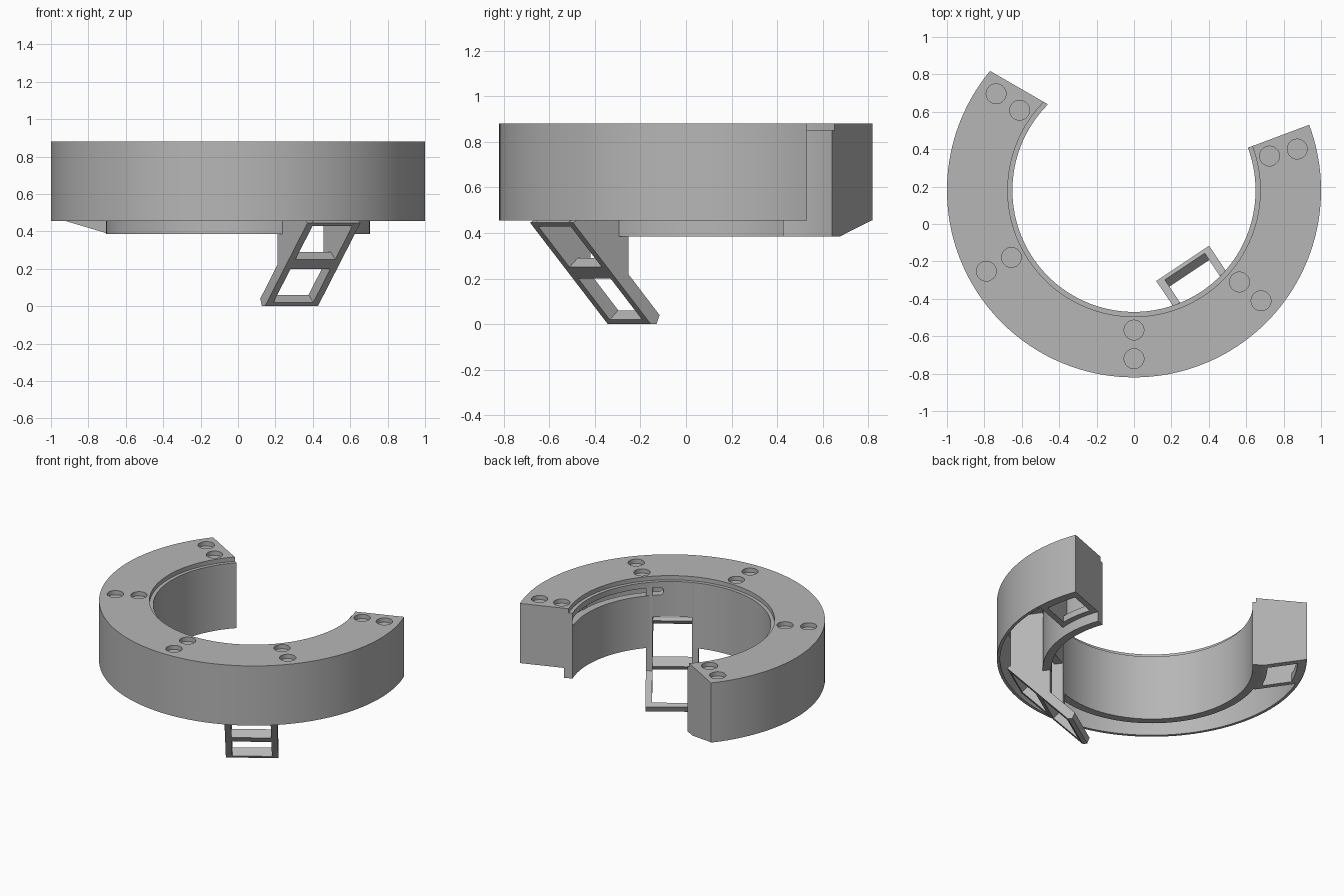
import bpy, bmesh, math
from math import cos, sin, acos, radians, pi

if "Cube" in bpy.data.objects:
    bpy.data.objects.remove(bpy.data.objects["Cube"])

CY = 0.18                     # ring axis sits at (0, CY)
LEG = radians(-56.3)          # direction of the leg
TOP, ROOF, RIM, SKIRT = 0.88, 0.82, 0.455, 0.385

gray = bpy.data.materials.new("plain_gray")
gray.use_nodes = True
color = (0.47, 0.47, 0.47, 1)
gray.diffuse_color = color
gray.node_tree.nodes["Principled BSDF"].inputs["Base Color"].default_value = color


def finish(name, bm):
    bmesh.ops.recalc_face_normals(bm, faces=bm.faces)
    mesh = bpy.data.meshes.new(name)
    bm.to_mesh(mesh)
    bm.free()
    mesh.materials.append(gray)
    ob = bpy.data.objects.new(name, mesh)
    bpy.context.collection.objects.link(ob)
    return ob


def loft(name, rings):
    """Solid through equal closed sections, capped at both ends."""
    bm = bmesh.new()
    rows = [[bm.verts.new(p) for p in ring] for ring in rings]
    for a, b in zip(rows, rows[1:]):
        for i in range(len(a)):
            j = (i + 1) % len(a)
            bm.faces.new((a[i], a[j], b[j], b[i]))
    bm.faces.new(rows[0])
    bm.faces.new(rows[-1])
    return finish(name, bm)


def sector(name, profile, start, end, steps):
    """Sweep an (r, z) profile round the axis; the end angles may vary with r."""
    rings = []
    for k in range(steps + 1):
        t = k / steps
        ring = []
        for r, z in profile:
            a = start(r) * (1 - t) + end(r) * t
            ring.append((r * cos(a), CY + r * sin(a), z))
        rings.append(ring)
    return loft(name, rings)


def leg_point(r, s, z):
    return (r * cos(LEG) - s * sin(LEG), CY + r * sin(LEG) + s * cos(LEG), z)


def prism(name, profile, s0, s1):
    """Extrude an (r, z) profile sideways across the leg."""
    return loft(name, [[leg_point(r, s, z) for r, z in profile] for s in (s0, s1)])


def cylinder(name, radius, depth, loc, rot=(0, 0, 0)):
    bpy.ops.mesh.primitive_cylinder_add(vertices=32, radius=radius, depth=depth,
                                        location=loc, rotation=rot)
    bpy.context.object.name = name
    bpy.context.object.data.materials.append(gray)
    return bpy.context.object


def cut(target, cutter):
    mod = target.modifiers.new("cut", "BOOLEAN")
    mod.operation, mod.solver, mod.object = "DIFFERENCE", "EXACT", cutter
    bpy.context.view_layer.objects.active = target
    bpy.ops.object.modifier_apply(modifier=mod.name)
    bpy.data.objects.remove(cutter)


def at(degrees):
    return lambda r: radians(degrees)


def slant(offset):            # straight cut parallel to the slanted end
    return lambda r: radians(60) + acos(offset / r)


def radial(offset):           # straight cut parallel to the radial end
    return lambda r: radians(380.5) - math.asin(offset / r)


# Hollow ring body with a stepped inner lip and a deeper inner skirt
section = [(0.675, TOP), (1, TOP), (1, RIM), (0.98, RIM), (0.98, ROOF), (0.705, ROOF),
           (0.705, SKIRT), (0.65, SKIRT), (0.65, 0.85), (0.675, 0.85)]
body = sector("ring_body", section, slant(0.168), at(380.5), 110)

# Paired round pockets in the top
for deg in (145, 208.7, 270, 319, 14.2):
    for r in (0.747, 0.9):
        a = radians(deg)
        cut(body, cylinder("pocket_cutter", 0.053, 0.06,
                           (r * cos(a), CY + r * sin(a), TOP)))

# Long rounded slot in the inner wall
z0, z1 = 0.755, 0.81
cut(body, sector("slot_cutter", [(0.6, z0), (0.73, z0), (0.73, z1), (0.6, z1)],
                 at(-49), at(18), 36))
for deg in (-49, 18):
    a = radians(deg)
    cut(body, cylinder("slot_end_cutter", (z1 - z0) / 2, 0.13,
                       (0.665 * cos(a), CY + 0.665 * sin(a), (z0 + z1) / 2),
                       (0, pi / 2, a)))

# Opening in the inner wall behind the leg
cut(body, prism("leg_gap_cutter", [(0.5, 0.3), (0.78, 0.3), (0.78, 0.6), (0.5, 0.6)],
                -0.13, 0.13))


# End compartments: two cross walls and two rails round an open bottom
def wall_profile(r0, r1, top, slope):
    def low(r):
        return SKIRT + max(0, r - 0.72) * 0.26 if slope else RIM
    mid = min(max(0.72, r0 + 0.005), r1 - 0.005)
    return [(r0, low(r0)), (mid, low(mid)), (r1, low(r1)), (r1, top), (r0, top)]


for side, line, first, last, slope in (("right", slant, 0.168, -0.147, True),
                                       ("left", radial, 0, 0.3, False)):
    step = 0.04 if last > first else -0.04
    full = wall_profile(0.7, 0.99, 0.84, slope)
    sector(side + "_end_wall", full, line(first), line(first + step), 2)
    sector(side + "_partition", full, line(last - step), line(last), 2)
    for label, r0, r1 in (("inner", 0.7, 0.745), ("outer", 0.94, 0.99)):
        sector(f"{side}_{label}_rail", wall_profile(r0, r1, 0.5, slope),
               line(first), line(last), 12)

# Leg: two side plates with sloping front edges
plate = [(0.485, 0), (0.515, 0), (0.925, 0.445), (0.9, 0.46), (0.9, 0.83),
         (0.634, 0.83), (0.634, 0.22), (0.469, 0.04)]
prism("leg_plate_right", plate, -0.17, -0.128)
prism("leg_plate_left", plate, 0.128, 0.17)


# Leg cross bars, lying square to the slope
def bar(name, low, high):
    def front(z):
        return 0.515 + z * 0.921
    prism(name, [(front(low), low), (front(high), high),
                 (front(high) - 0.044, high + 0.041),
                 (front(low) - 0.044, low + 0.041)], -0.13, 0.13)


prism("leg_foot_bar", [(0.485, 0), (0.515, 0), (0.533, 0.02), (0.489, 0.061),
                       (0.469, 0.04)], -0.13, 0.13)
bar("leg_middle_bar", 0.2, 0.25)
bar("leg_top_bar", 0.428, 0.445)

# Smooth curved walls, crisp edges
bpy.ops.object.select_all(action="DESELECT")
for ob in bpy.context.collection.objects:
    if ob.type == "MESH" and ob.data.materials and ob.data.materials[0] == gray:
        ob.select_set(True)
        bpy.context.view_layer.objects.active = ob
bpy.ops.object.shade_smooth_by_angle(angle=radians(25))
